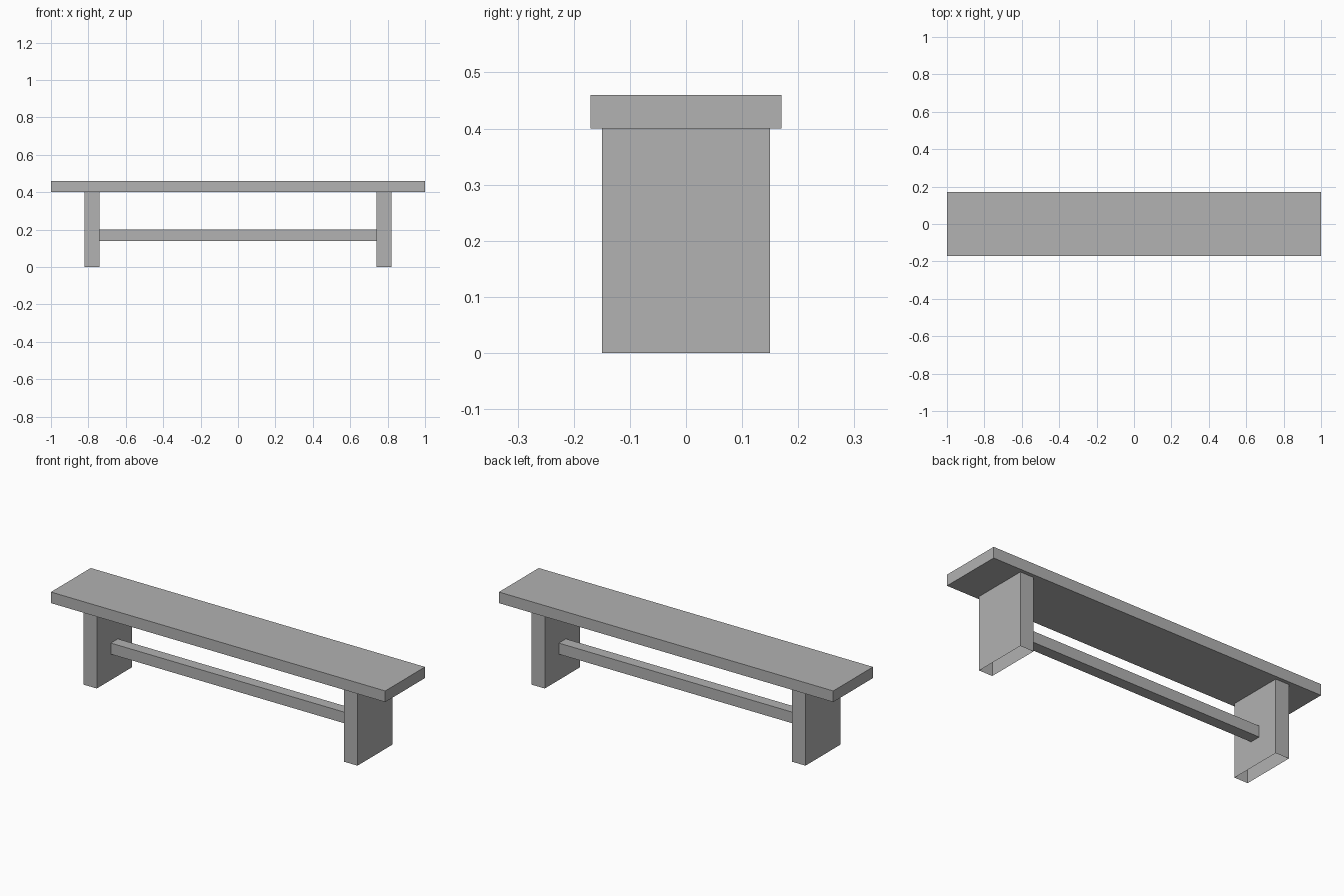
import bpy
import bmesh
from mathutils import Vector

cube = bpy.data.objects.get("Cube")
if cube:
    bpy.data.objects.remove(cube, do_unlink=True)

GREY = (0.445, 0.445, 0.445, 1.0)
grey = bpy.data.materials.new("plain grey")
grey.use_nodes = True
grey.diffuse_color = GREY
grey.node_tree.nodes["Principled BSDF"].inputs["Base Color"].default_value = GREY


def add_box(name, low, high, open_axis=None):
    """Box between two corners; the two ends along open_axis are left open."""
    low, high = Vector(low), Vector(high)
    bm = bmesh.new()
    bmesh.ops.create_cube(bm, size=1)
    bmesh.ops.scale(bm, vec=high - low, verts=bm.verts)
    bmesh.ops.translate(bm, vec=(low + high) / 2, verts=bm.verts)
    if open_axis is not None:
        bm.normal_update()
        ends = [f for f in bm.faces if abs(f.normal[open_axis]) > 0.9]
        bmesh.ops.delete(bm, geom=ends, context="FACES")
    mesh = bpy.data.meshes.new(name)
    bm.to_mesh(mesh)
    bm.free()
    mesh.materials.append(grey)
    obj = bpy.data.objects.new(name, mesh)
    bpy.context.collection.objects.link(obj)
    return obj


# Plank seat
add_box("seat", (-1, -0.17, 0.40), (1, 0.17, 0.46))

# Hollow slab legs, open at the floor and under the seat
for name, x in (("right_leg", -0.78), ("left_leg", 0.78)):
    add_box(name, (x - 0.04, -0.15, 0), (x + 0.04, 0.15, 0.40), open_axis=2)

# Stretcher rail running between the legs
add_box("stretcher_rail", (-0.74, -0.03, 0.14), (0.74, 0.03, 0.20), open_axis=0)
